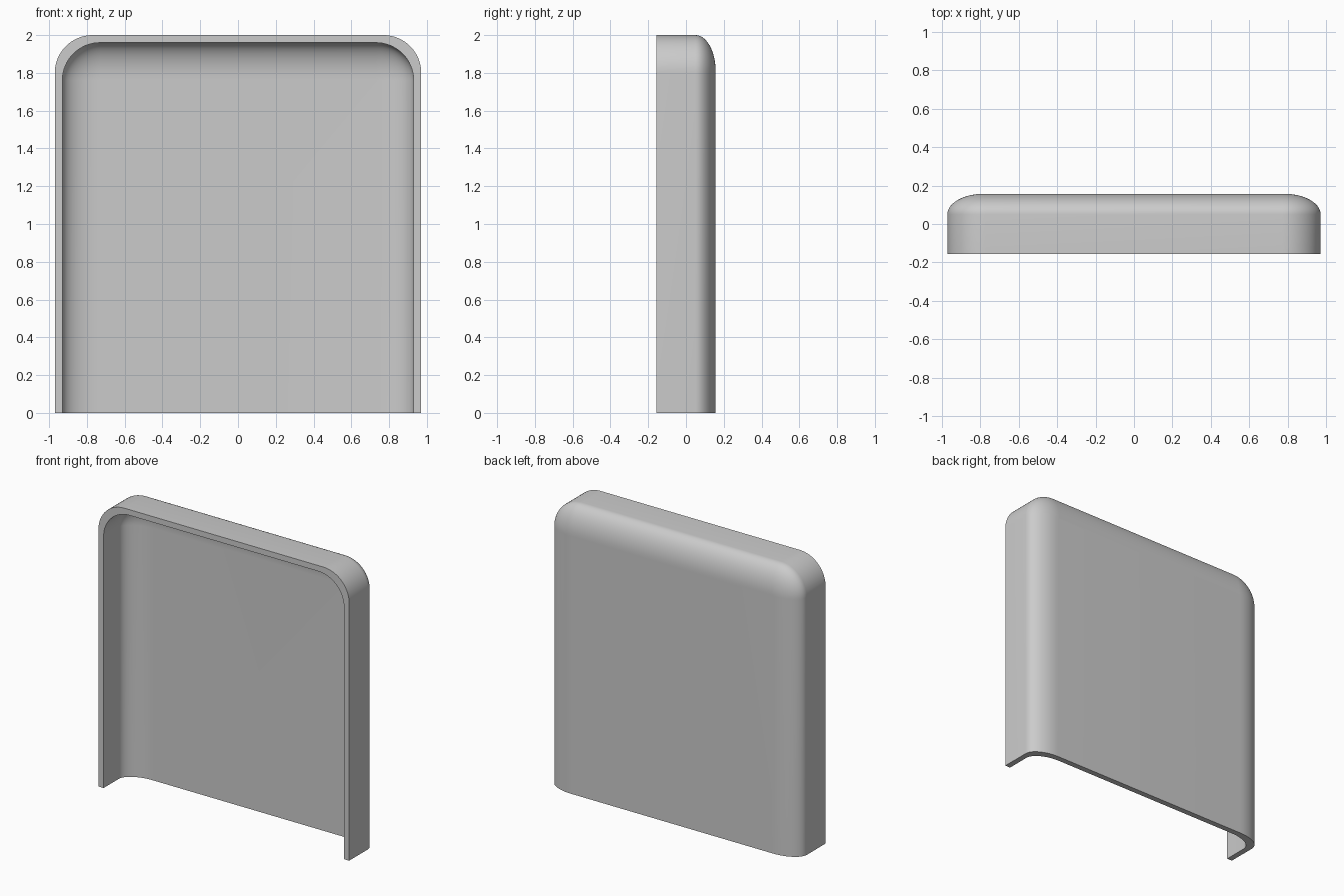
import bpy, bmesh, math

cube = bpy.data.objects.get("Cube")
if cube:
    bpy.data.objects.remove(cube, do_unlink=True)

HALF_WIDTH, HEIGHT, HALF_DEPTH = 0.97, 2.0, 0.157
WALL = 0.04          # shell thickness
CORNER = 0.2         # outline corner radius
ROUND_IN, ROUND_DEEP = 0.19, 0.107   # elliptical rounding of the back edge
ARC_STEPS, ROUND_STEPS = 16, 14

mat = bpy.data.materials.new("plain_grey")
mat.use_nodes = True
grey = (0.6, 0.6, 0.6, 1.0)
mat.diffuse_color = grey
mat.node_tree.nodes["Principled BSDF"].inputs["Base Color"].default_value = grey


def outline(bm, wall, inset, y):
    """Open arch from the left foot, over both rounded corners, to the right foot."""
    half = HALF_WIDTH - wall - inset
    top = HEIGHT - wall - inset
    r = CORNER - inset
    side = [(half, 0.0)]
    for i in range(ARC_STEPS + 1):
        a = math.pi / 2 * i / ARC_STEPS
        side.append((half - r + r * math.cos(a), top - r + r * math.sin(a)))
    points = side + [(-x, z) for x, z in reversed(side)]
    return [bm.verts.new((x, y, z)) for x, z in points]


def skin(bm, wall):
    """Rings from the open front edge to the flat back panel."""
    back = HALF_DEPTH - wall
    rings = [outline(bm, wall, 0.0, -HALF_DEPTH)]
    for i in range(ROUND_STEPS + 1):
        a = math.pi / 2 * i / ROUND_STEPS
        rings.append(outline(bm, wall, ROUND_IN * (1 - math.cos(a)),
                             back - ROUND_DEEP * (1 - math.sin(a))))
    return rings


def bridge(bm, a, b):
    for i in range(len(a) - 1):
        bm.faces.new((a[i], a[i + 1], b[i + 1], b[i]))


bm = bmesh.new()
outer, inner = skin(bm, 0.0), skin(bm, WALL)

# Walls, rounded edges and back panels of both skins
for rings in (outer, inner):
    for a, b in zip(rings, rings[1:]):
        bridge(bm, a, b)
    bm.faces.new(rings[-1])

# Front rim
bridge(bm, outer[0], inner[0])

# Bottom edge of the shell
for end in (0, -1):
    for k in range(len(outer) - 1):
        bm.faces.new((outer[k][end], outer[k + 1][end],
                      inner[k + 1][end], inner[k][end]))
bm.faces.new((outer[-1][0], outer[-1][-1], inner[-1][-1], inner[-1][0]))
bmesh.ops.recalc_face_normals(bm, faces=bm.faces)

mesh = bpy.data.meshes.new("back_shell")
bm.to_mesh(mesh)
bm.free()
mesh.materials.append(mat)
shell = bpy.data.objects.new("back_shell", mesh)
bpy.context.collection.objects.link(shell)

bpy.ops.object.select_all(action="DESELECT")
shell.select_set(True)
bpy.context.view_layer.objects.active = shell
bpy.ops.object.shade_smooth_by_angle(angle=math.radians(30))
